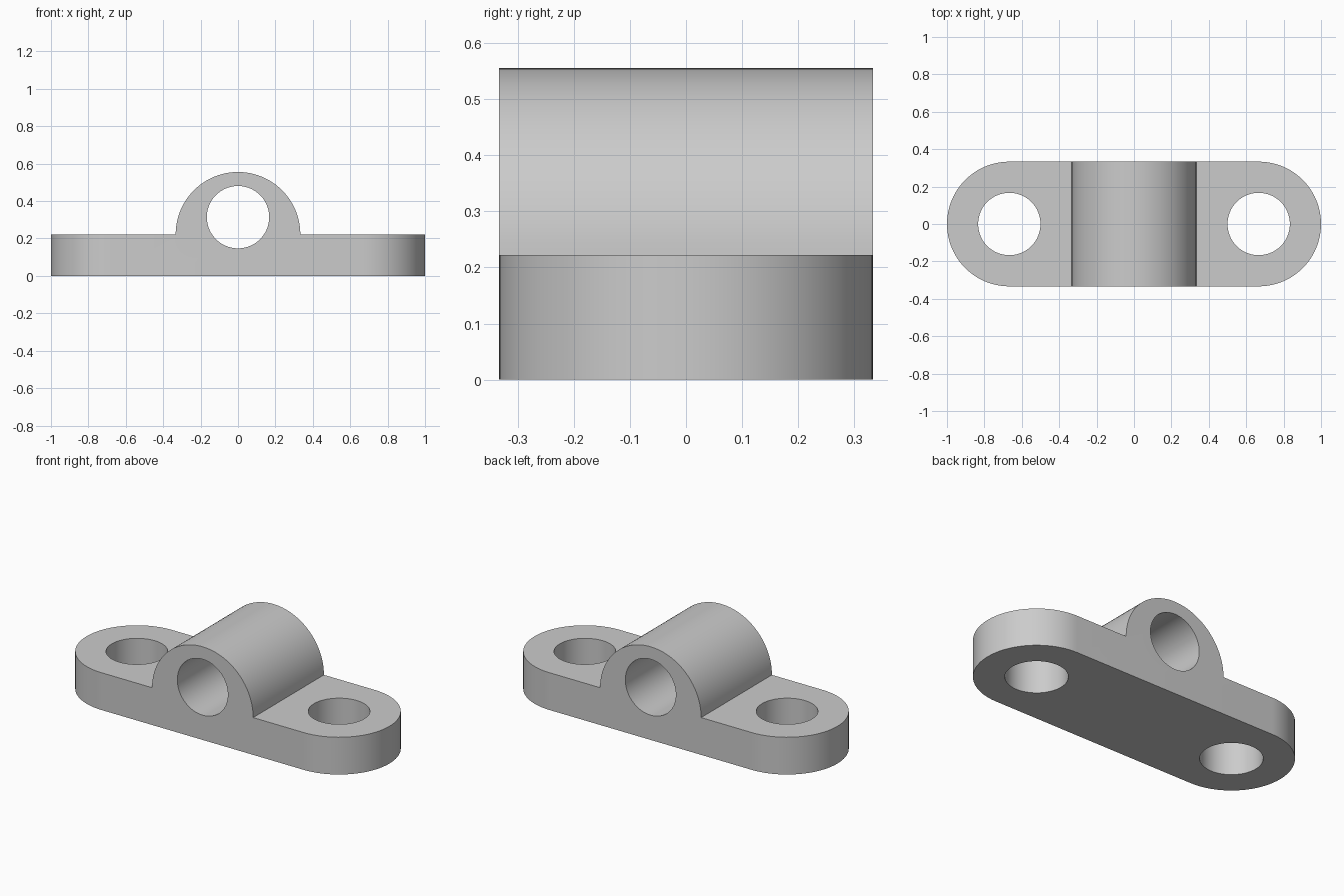
import bpy
import bmesh
from math import pi, cos, sin, radians
from mathutils import Matrix, Vector

cube = bpy.data.objects.get("Cube")
if cube:
    bpy.data.objects.remove(cube, do_unlink=True)

R = 1 / 3            # outer radius of the ends and of the barrel
HOLE = R / 2         # radius of all three holes
BASE = 2 / 9         # flange thickness
BORE_Z = 0.314       # height of the barrel bore
SEG = 48             # steps per half circle

metal = bpy.data.materials.new("light grey metal")
grey = (0.6, 0.6, 0.6, 1)
metal.use_nodes = True
metal.diffuse_color = grey
metal.node_tree.nodes["Principled BSDF"].inputs["Base Color"].default_value = grey


def arc(cx, cy, radius, start, end, steps=SEG):
    return [(cx + radius * cos(start + (end - start) * i / steps),
             cy + radius * sin(start + (end - start) * i / steps))
            for i in range(steps + 1)]


def prism(name, outline, low, high, along_y=False):
    """Extrude a closed outline along z, or along y for a front outline."""
    bm = bmesh.new()
    face = bm.faces.new([bm.verts.new((a, b, low)) for a, b in outline])
    new = bmesh.ops.extrude_face_region(bm, geom=[face])["geom"]
    bmesh.ops.translate(bm, vec=Vector((0, 0, high - low)),
                        verts=[v for v in new if isinstance(v, bmesh.types.BMVert)])
    if along_y:
        bmesh.ops.rotate(bm, matrix=Matrix.Rotation(pi / 2, 3, "X"), verts=bm.verts)
    bmesh.ops.recalc_face_normals(bm, faces=bm.faces)
    mesh = bpy.data.meshes.new(name)
    bm.to_mesh(mesh)
    bm.free()
    mesh.materials.append(metal)
    obj = bpy.data.objects.new(name, mesh)
    bpy.context.collection.objects.link(obj)
    return obj


def carve(target, cutter, operation):
    cutter.hide_render = True
    mod = target.modifiers.new(cutter.name, "BOOLEAN")
    mod.operation = operation
    mod.solver = "EXACT"
    mod.object = cutter
    bpy.context.view_layer.objects.active = target
    bpy.ops.object.modifier_apply(modifier=mod.name)
    bpy.data.objects.remove(cutter, do_unlink=True)


# Front silhouette: flat flange with a half-round barrel on top
front = [(-1.2, 0), (1.2, 0), (1.2, BASE)] + arc(0, BASE, R, 0, pi) + [(-1.2, BASE)]
bracket = prism("bearing_bracket", front, -0.5, 0.5, along_y=True)

# Round the flange ends in plan
plan = arc(1 - R, 0, R, -pi / 2, pi / 2) + arc(R - 1, 0, R, pi / 2, 3 * pi / 2)
carve(bracket, prism("plan_cutter", plan, -0.2, 1), "INTERSECT")

# Bolt holes through the flange
for side in (-1, 1):
    ring = arc(side * (1 - R), 0, HOLE, 0, 2 * pi, 2 * SEG)[:-1]
    carve(bracket, prism("bolt_hole_cutter", ring, -0.2, 1), "DIFFERENCE")

# Bore through the barrel
ring = arc(0, BORE_Z, HOLE, 0, 2 * pi, 2 * SEG)[:-1]
carve(bracket, prism("bore_cutter", ring, -0.6, 0.6, along_y=True), "DIFFERENCE")

# Smooth the round walls and keep the rims sharp
bpy.ops.object.select_all(action="DESELECT")
bracket.select_set(True)
bpy.context.view_layer.objects.active = bracket
bpy.ops.object.shade_smooth_by_angle(angle=radians(30))
